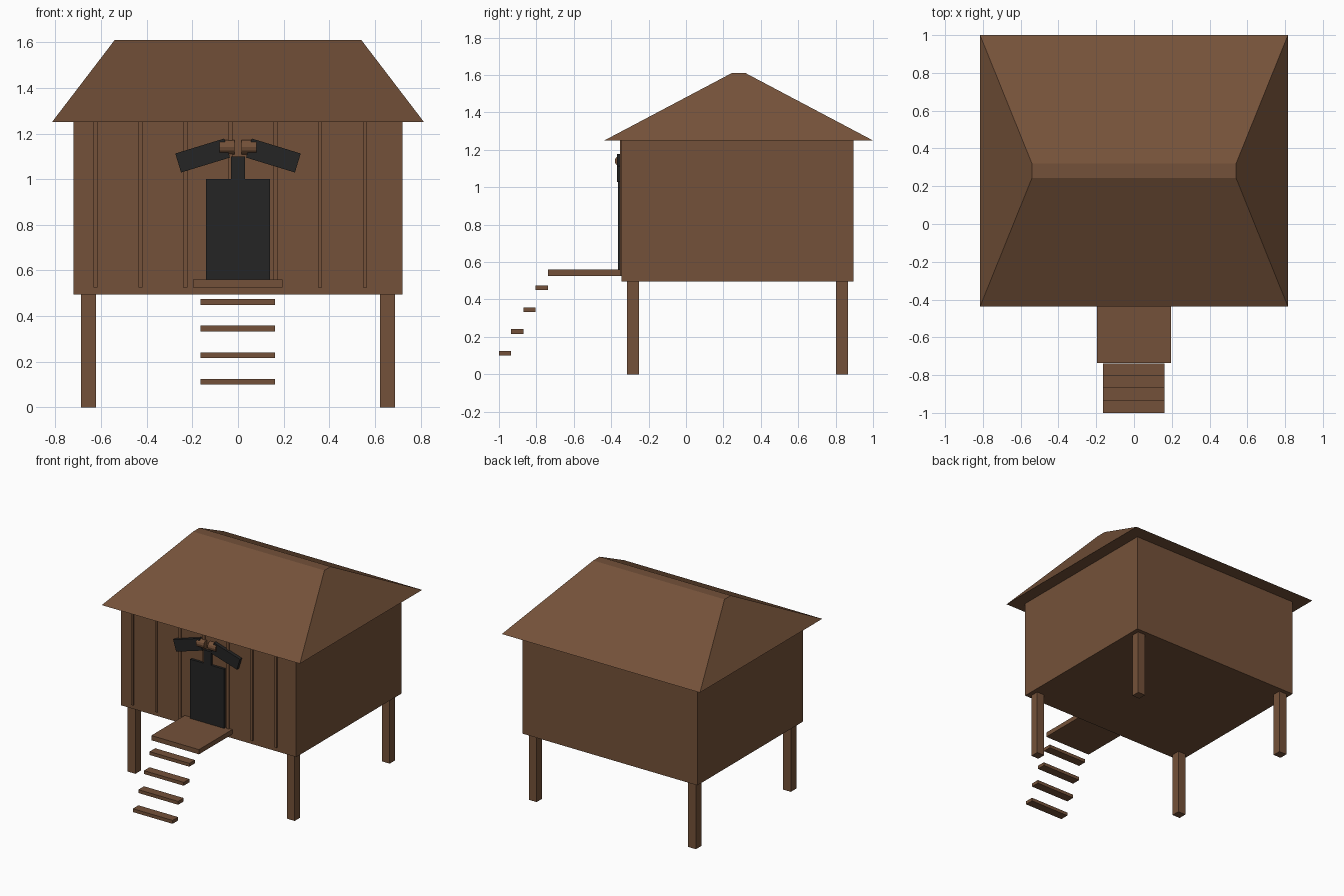
import bpy
import math

default = bpy.data.objects.get("Cube")
if default:
    bpy.data.objects.remove(default, do_unlink=True)


def make_material(name, color):
    mat = bpy.data.materials.new(name)
    mat.use_nodes = True
    mat.diffuse_color = (*color, 1)
    mat.node_tree.nodes["Principled BSDF"].inputs["Base Color"].default_value = (*color, 1)
    return mat


wood = make_material("brown wood", (0.175, 0.083, 0.041))
dark = make_material("charcoal", (0.018, 0.018, 0.018))


def box(name, x, y, z, mat, tilt=0):
    """Box from (min, max) ranges, optionally tilted about the y axis."""
    spans = (x, y, z)
    bpy.ops.mesh.primitive_cube_add(size=1, location=[sum(s) / 2 for s in spans])
    obj = bpy.context.object
    obj.name = name
    obj.scale = [s[1] - s[0] for s in spans]
    obj.rotation_euler.y = math.radians(tilt)
    obj.data.materials.append(mat)
    return obj


# Raised hut body
box("walls", (-0.72, 0.72), (-0.345, 0.895), (0.495, 1.25), wood)

# Hipped roof: a box whose top face shrinks to a narrow ridge
roof = box("roof", (-0.815, 0.815), (-0.437, 1.0), (1.25, 1.61), wood)
for v in roof.data.vertices:
    if v.co.z > 0:
        v.co.x *= 0.54 / 0.815
        v.co.y *= 0.075 / 1.437

# Corner stilts
for side, sx in (("right", -0.655), ("left", 0.655)):
    for end, sy in (("front", -0.283), ("back", 0.833)):
        box(f"{end}_{side}_stilt", (sx - 0.032, sx + 0.032),
            (sy - 0.032, sy + 0.032), (0, 0.5), wood)

# Thin battens on the front wall
for i in range(7):
    bx = -0.625 + 0.197 * i
    box(f"batten_{i + 1}", (bx - 0.009, bx + 0.009), (-0.354, -0.34), (0.525, 1.25), wood)

# Porch and floating steps
box("porch", (-0.197, 0.195), (-0.737, -0.34), (0.525, 0.56), wood)
for i in range(4):
    sy, sz = -1.0 + 0.0655 * i, 0.1 + 0.1165 * i
    box(f"step_{i + 1}", (-0.165, 0.162), (sy, sy + 0.0655), (sz, sz + 0.025), wood)

# Doorway with the ornament above it
box("door", (-0.14, 0.14), (-0.363, -0.34), (0.56, 1.0), dark)
box("ornament_stem", (-0.03, 0.03), (-0.363, -0.34), (1.0, 1.1), dark)
for side, s in (("right", -1), ("left", 1)):
    cx = s * 0.155
    box(f"{side}_ornament_blade", (cx - 0.112, cx + 0.112), (-0.37, -0.34),
        (1.06, 1.147), dark, tilt=s * 17)
    bpy.ops.mesh.primitive_cylinder_add(
        vertices=12, radius=0.031, depth=0.065,
        location=(s * 0.048, -0.35, 1.14), rotation=(0, math.pi / 2, 0))
    knob = bpy.context.object
    knob.name = f"{side}_ornament_knob"
    knob.data.materials.append(wood)
